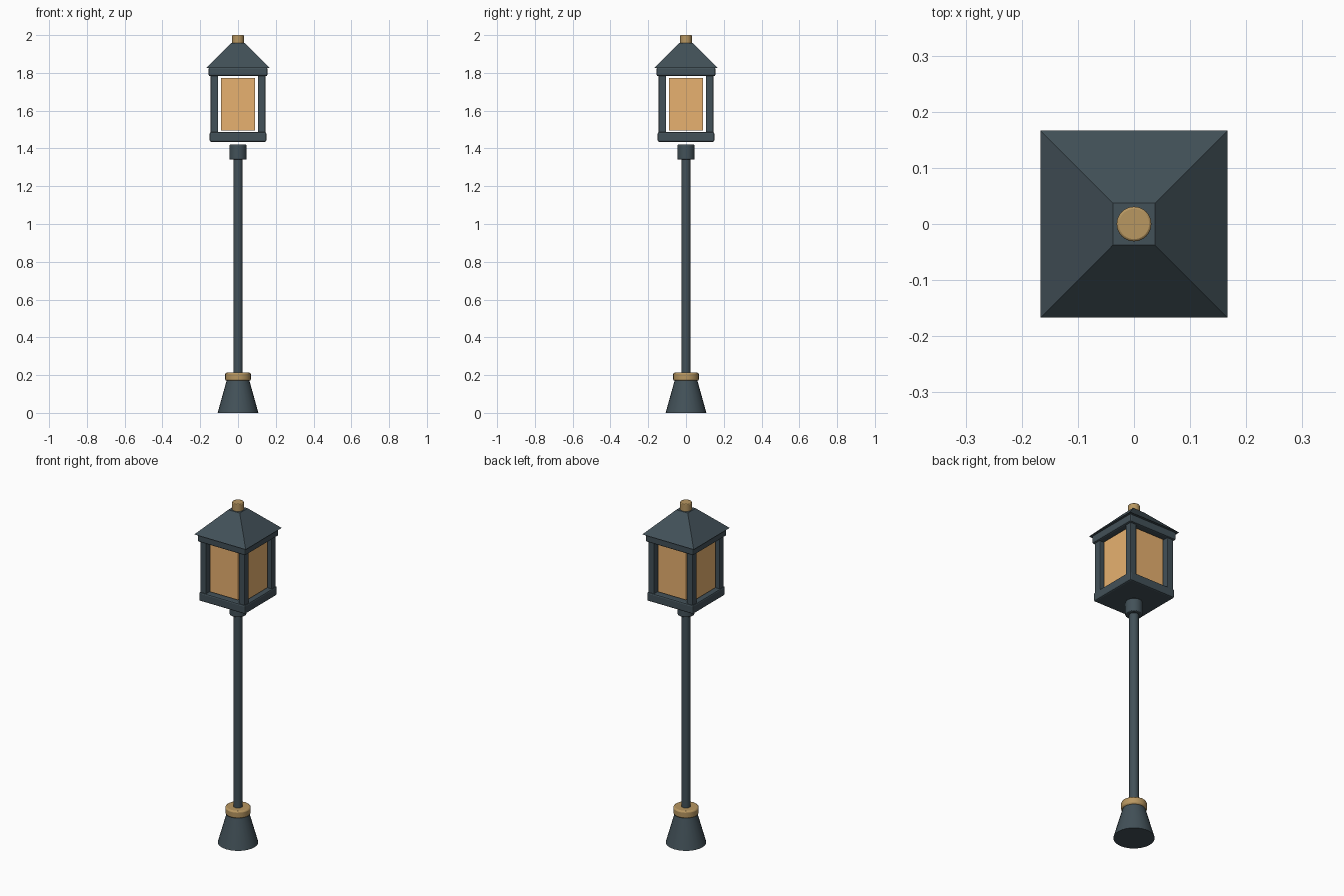
import bpy
import math

if "Cube" in bpy.data.objects:
    bpy.data.objects.remove(bpy.data.objects["Cube"])


def material(name, rgb):
    m = bpy.data.materials.new(name)
    m.diffuse_color = (*rgb, 1)
    m.use_nodes = True
    m.node_tree.nodes["Principled BSDF"].inputs["Base Color"].default_value = m.diffuse_color
    return m


IRON = material("dark_iron", (0.055, 0.082, 0.098))
BRASS = material("brass", (0.48, 0.31, 0.12))
GLASS = material("amber_glass", (0.80, 0.44, 0.16))


def finish(name, mat, bevel):
    ob = bpy.context.object
    ob.name = name
    ob.data.materials.append(mat)
    if bevel:
        mod = ob.modifiers.new("bevel", 'BEVEL')
        mod.width = bevel
        mod.segments = 2
        mod.limit_method = 'ANGLE'
    return ob


def turned(name, z0, z1, r0, r1, mat, bevel=0.0, sides=24):
    """Round part between two heights."""
    bpy.ops.mesh.primitive_cone_add(vertices=sides, radius1=r0, radius2=r1,
                                    depth=z1 - z0, location=(0, 0, (z0 + z1) / 2))
    ob = finish(name, mat, bevel)
    bpy.ops.object.shade_smooth_by_angle(angle=math.radians(40))
    return ob


def box(name, centre, size, mat, bevel=0.0):
    bpy.ops.mesh.primitive_cube_add(size=1, location=centre)
    ob = bpy.context.object
    ob.scale = size
    bpy.ops.object.transform_apply(location=False, rotation=False, scale=True)
    return finish(name, mat, bevel)


# Foot, pole and collars
turned("foot", 0, 0.172, 0.108, 0.06, IRON)
turned("foot_ring", 0.17, 0.213, 0.068, 0.068, BRASS, 0.008)
turned("pole", 0.17, 1.36, 0.025, 0.025, IRON)
turned("pole_collar", 1.342, 1.42, 0.046, 0.046, IRON, 0.004)

# Lantern floor and top frame
box("lantern_floor", (0, 0, 1.461), (0.30, 0.30, 0.052), IRON, 0.008)
box("lantern_top_frame", (0, 0, 1.806), (0.312, 0.312, 0.046), IRON, 0.008)

# Corner posts
for sx in (-1, 1):
    for sy in (-1, 1):
        box("corner_post", (sx * 0.125, sy * 0.125, 1.635), (0.04, 0.04, 0.31), IRON, 0.004)

# Glass panes, one per side
for s in (-1, 1):
    box("glass_pane", (0, s * 0.123, 1.635), (0.18, 0.012, 0.278), GLASS)
    box("glass_pane", (s * 0.123, 0, 1.635), (0.012, 0.18, 0.278), GLASS)

# Hipped roof with flat top
bpy.ops.mesh.primitive_cone_add(vertices=4, radius1=0.167 * math.sqrt(2),
                                radius2=0.037 * math.sqrt(2), depth=0.13,
                                location=(0, 0, 1.892), rotation=(0, 0, math.pi / 4))
finish("roof", IRON, 0)

# Finial
turned("finial", 1.95, 2.0, 0.031, 0.031, BRASS, 0.004)
